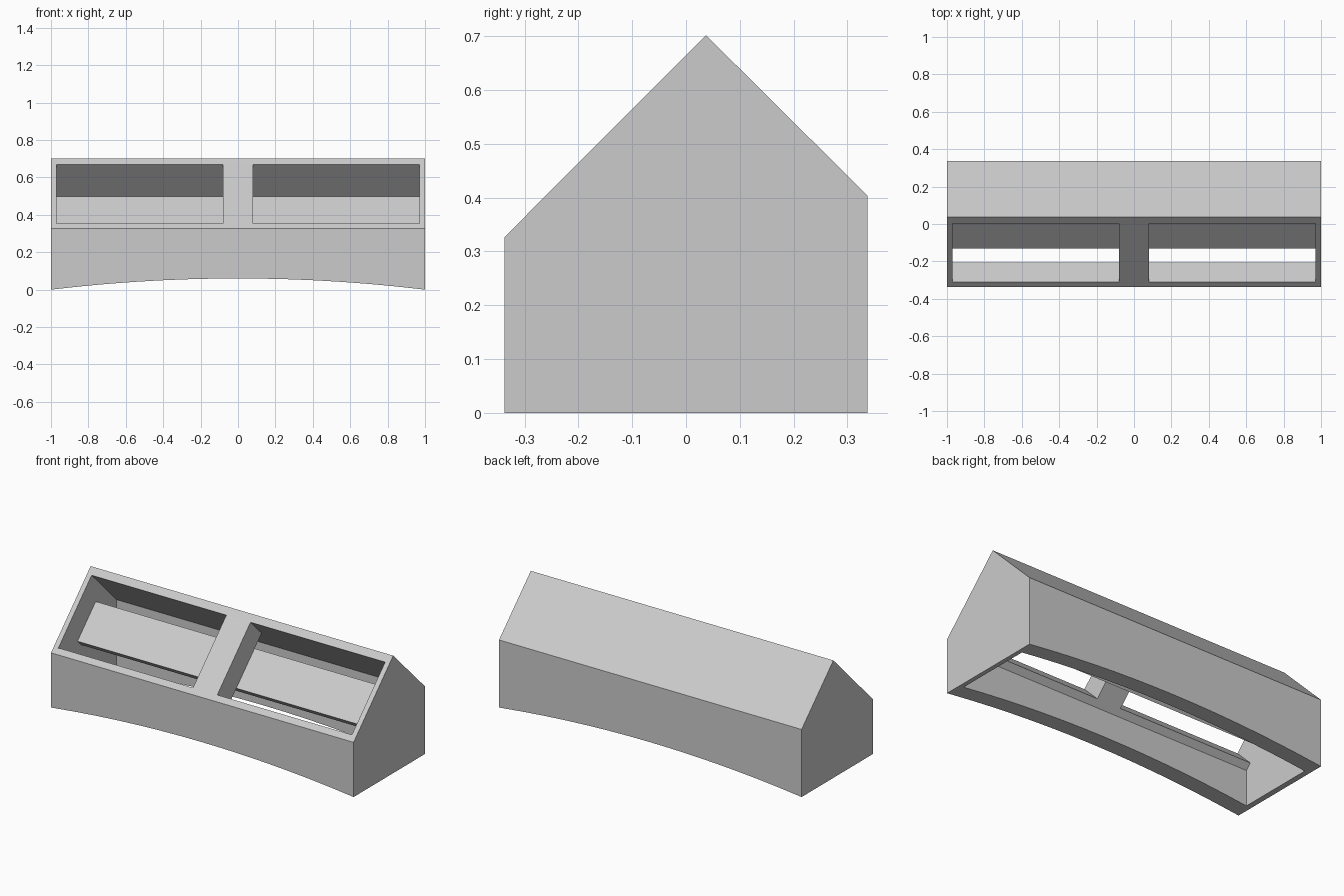
import bpy, bmesh

old = bpy.data.objects.get("Cube")
if old:
    bpy.data.objects.remove(old, do_unlink=True)

# Single plain grey
GREY = (0.6, 0.6, 0.6, 1.0)
grey = bpy.data.materials.new("plain_grey")
grey.use_nodes = True
grey.diffuse_color = GREY
grey.node_tree.nodes["Principled BSDF"].inputs["Base Color"].default_value = GREY

END = 0.97        # inner face of the end walls
ARCH = 0.06       # rise of the underside at the middle
STEPS = 14


def prism(name, profile, x0, x1, steps=1, caps=True):
    """Sweep a (y, z) profile along x; points on the ground follow the arch."""
    bm = bmesh.new()
    rings = []
    for i in range(steps + 1):
        x = x0 + (x1 - x0) * i / steps
        lift = ARCH * (1 - x * x)
        rings.append([bm.verts.new((x, y, z if z > 0 else lift))
                      for y, z in profile])
    n = len(profile)
    for a, b in zip(rings, rings[1:]):
        for j in range(n):
            k = (j + 1) % n
            bm.faces.new((a[j], a[k], b[k], b[j]))
    if caps:
        bm.faces.new(rings[0])
        bm.faces.new(rings[-1])
    bmesh.ops.recalc_face_normals(bm, faces=bm.faces)
    # Merge the strips of each flat wall into one face
    bmesh.ops.dissolve_limit(bm, angle_limit=0.001, verts=bm.verts, edges=bm.edges)
    mesh = bpy.data.meshes.new(name)
    bm.to_mesh(mesh)
    bm.free()
    mesh.materials.append(grey)
    obj = bpy.data.objects.new(name, mesh)
    bpy.context.collection.objects.link(obj)
    return obj


# Shared corners of the cross-section
front_eave, ridge, back_eave = (-0.337, 0.327), (0.037, 0.702), (0.337, 0.404)
sill, sill_inner = (-0.31, 0.354), (-0.205, 0.25)
head, head_inner = (0.004, 0.668), (0.109, 0.563)

# End walls
outline = [(-0.337, 0), front_eave, ridge, back_eave, (0.337, 0)]
for side, name in ((-1, "right_end_wall"), (1, "left_end_wall")):
    prism(name, outline, side * END, side)

# Front wall with the sloping sill below the openings
prism("front_wall", [(-0.337, 0), front_eave, sill, sill_inner,
                     (-0.237, 0.218), (-0.237, 0)], -END, END, STEPS, caps=False)

# Back wall and back roof slope
prism("back_wall_and_roof", [(0.337, 0), back_eave, ridge, head,
                             (0.24, 0.432), (0.24, 0)], -END, END, STEPS, caps=False)

# Post between the two openings
prism("centre_divider", [sill, head, head_inner, sill_inner], -0.08, 0.08)

# Sloping panel set behind the openings
prism("inner_panel", [(-0.13, 0.325), (0.042, 0.497), (0.077, 0.462),
                      (-0.095, 0.29)], -END, END, caps=False)
